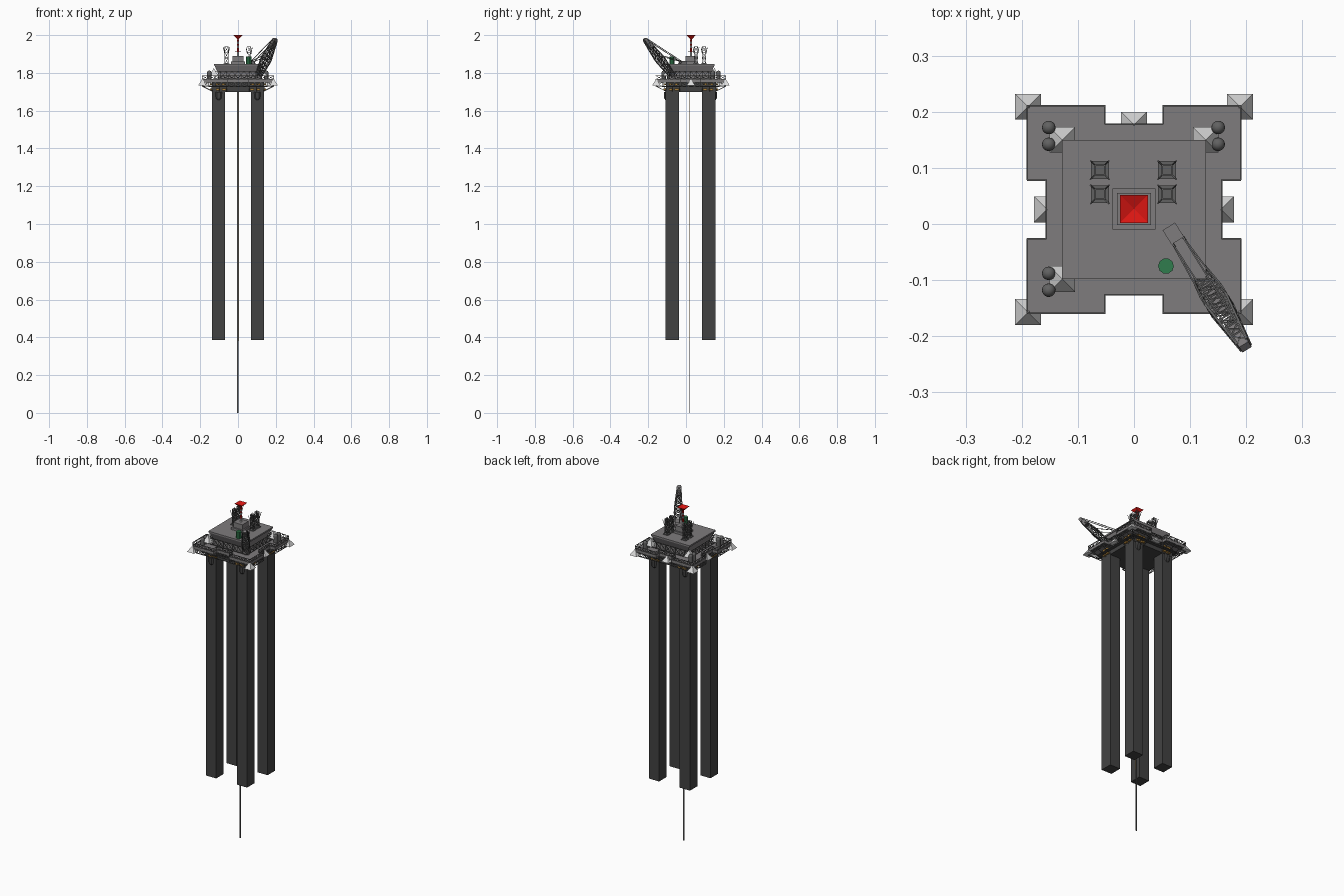
import bpy, bmesh, math
from mathutils import Vector, Matrix

if "Cube" in bpy.data.objects:
    bpy.data.objects.remove(bpy.data.objects["Cube"])

CY = 0.026  # platform centre in y


def mat(name, rgb):
    m = bpy.data.materials.new(name)
    m.diffuse_color = (*rgb, 1)
    m.use_nodes = True
    m.node_tree.nodes["Principled BSDF"].inputs["Base Color"].default_value = m.diffuse_color
    return m


DARK = mat("dark_steel", (0.055, 0.055, 0.055))
GREY = mat("deck_grey", (0.21, 0.20, 0.205))
FRAME = mat("frame_grey", (0.12, 0.12, 0.12))
WHITE = mat("pale_grey", (0.72, 0.72, 0.72))
RED = mat("red", (0.70, 0.008, 0.006))
GREEN = mat("green", (0.03, 0.20, 0.075))
OCHRE = mat("ochre", (0.42, 0.22, 0.04))


def finish(bm, name, material, smooth=False):
    bmesh.ops.recalc_face_normals(bm, faces=bm.faces)
    me = bpy.data.meshes.new(name)
    bm.to_mesh(me)
    bm.free()
    ob = bpy.data.objects.new(name, me)
    bpy.context.collection.objects.link(ob)
    me.materials.append(material)
    if smooth:
        bpy.context.view_layer.objects.active = ob
        ob.select_set(True)
        bpy.ops.object.shade_smooth_by_angle()
        ob.select_set(False)
    return ob


def box(bm, x0, x1, y0, y1, z0, z1):
    m = Matrix.Translation(((x0 + x1) / 2, (y0 + y1) / 2, (z0 + z1) / 2))
    m = m @ Matrix.Diagonal((x1 - x0, y1 - y0, z1 - z0, 1))
    bmesh.ops.create_cube(bm, size=1, matrix=m)


def frustum(bm, x, y, z0, z1, r0, r1, n):
    """Prism, cone or pyramid; n = 4 gives sides parallel to the axes."""
    k = math.sqrt(2) if n == 4 else 1
    m = Matrix.Translation((x, y, (z0 + z1) / 2)) @ Matrix.Rotation(math.pi / n, 4, 'Z')
    bmesh.ops.create_cone(bm, cap_ends=True, segments=n, radius1=r0 * k,
                          radius2=r1 * k, depth=z1 - z0, matrix=m)


def beam(bm, a, b, r=0.0013):
    a, b = Vector(a), Vector(b)
    d = b - a
    m = Matrix.Translation((a + b) / 2) @ d.to_track_quat('Z', 'Y').to_matrix().to_4x4()
    bmesh.ops.create_cube(bm, size=1, matrix=m @ Matrix.Diagonal((2 * r, 2 * r, d.length, 1)))


def truss(bm, a, b, z0, z1, step=0.032):
    """Flat lattice panel between two plan points."""
    a, b = Vector(a), Vector(b)
    n = max(1, round((b - a).length / step))
    for z in (z0, z1):
        beam(bm, (*a, z), (*b, z))
    for i in range(n + 1):
        p = a.lerp(b, i / n)
        beam(bm, (*p, z0), (*p, z1), 0.001)
        if i < n:
            q = a.lerp(b, (i + 1) / n)
            beam(bm, (*p, z0), (*q, z1), 0.001)
            beam(bm, (*q, z0), (*p, z1), 0.001)


def prism(bm, outline, z0, z1):
    f = bm.faces.new([bm.verts.new((x, y, z0)) for x, y in outline])
    g = bmesh.ops.extrude_face_region(bm, geom=[f])
    bmesh.ops.translate(bm, vec=(0, 0, z1 - z0),
                        verts=[v for v in g['geom'] if isinstance(v, bmesh.types.BMVert)])


corners = [(-1, -1), (1, -1), (1, 1), (-1, 1)]

# legs with fender pads on their front and back
legs, pads = bmesh.new(), bmesh.new()
for sx, sy in corners:
    x, y = sx * 0.1025, CY - 0.002 + sy * 0.097
    box(legs, x - 0.034, x + 0.034, y - 0.036, y + 0.036, 0.386, 1.71)
    frustum(pads, x, y + sy * 0.022, 1.665, 1.70, 0.022, 0.024, 8)
    frustum(pads, x, y + sy * 0.022, 1.655, 1.665, 0.014, 0.022, 8)
finish(legs, "legs", DARK)
finish(pads, "leg_pads", DARK)

# central drill pipes
bm = bmesh.new()
box(bm, -0.004, 0.003, 0.018, 0.022, 0, 1.71)
finish(bm, "drill_pipe", FRAME)
bm = bmesh.new()
box(bm, 0.003, 0.0045, 0.018, 0.022, 0.38, 1.71)
finish(bm, "riser_pipe", OCHRE)

# main deck with four notches
quarter = [(0.19, 0.052), (0.19, 0.185), (0.052, 0.185), (0.052, 0.152)]
start = [(0.156, 0.052)]
outline = []
for i in range(4):
    pts = start + quarter
    sx, sy = [(1, 1), (-1, 1), (-1, -1), (1, -1)][i]
    pts = pts if sx * sy > 0 else pts[::-1]
    outline += [(sx * x, CY + sy * y) for x, y in pts]
bm = bmesh.new()
prism(bm, outline, 1.75, 1.765)
finish(bm, "main_deck", GREY)

# hull under the deck, lower walkway and ochre machinery
bm = bmesh.new()
box(bm, -0.137, 0.137, CY - 0.133, CY + 0.133, 1.70, 1.75)
box(bm, -0.156, 0.156, CY - 0.152, CY + 0.152, 1.724, 1.729)
finish(bm, "lower_hull", DARK)
bm = bmesh.new()
for s in (-1, 1):
    for k in (-0.105, -0.075, 0.075, 0.105):
        for z in (1.708, 1.736):
            box(bm, k - 0.011, k + 0.011, CY + s * 0.137 - 0.007, CY + s * 0.137 + 0.007, z, z + 0.009)
            box(bm, s * 0.14 - 0.007, s * 0.14 + 0.007, CY + k - 0.011, CY + k + 0.011, z, z + 0.009)
finish(bm, "under_deck_machinery", OCHRE)

# deck railings and lattice under the deck
bm = bmesh.new()
n = len(outline)
for i in range(n):
    truss(bm, outline[i], outline[(i + 1) % n], 1.766, 1.785)
    truss(bm, outline[i], outline[(i + 1) % n], 1.729, 1.75)
for sx, sy in corners:
    for t in (0.06, 0.1, 0.14, 0.185):
        beam(bm, (sx * 0.137, CY + sy * min(t, 0.133), 1.703), (sx * 0.19, CY + sy * t, 1.73))
        beam(bm, (sx * min(t, 0.137), CY + sy * 0.133, 1.703), (sx * t, CY + sy * 0.185, 1.73))
finish(bm, "railings_and_lattice", FRAME)

# upper house flaring to its flat roof, surrounded by lattice
bm = bmesh.new()
frustum(bm, 0, CY, 1.765, 1.80, 0.105, 0.105, 4)
frustum(bm, 0, CY, 1.80, 1.838, 0.107, 0.124, 4)
box(bm, -0.128, 0.128, CY - 0.124, CY + 0.124, 1.838, 1.847)
finish(bm, "upper_house", GREY)
bm = bmesh.new()
ring = [(sx * 0.126, CY + sy * 0.122) for sx, sy in corners]
for i in range(4):
    truss(bm, ring[i], ring[(i + 1) % 4], 1.772, 1.808)
finish(bm, "house_lattice", FRAME)

# pale pyramid hoods at corners and notches
bm = bmesh.new()
for sx, sy in corners:
    frustum(bm, sx * 0.189, CY + sy * 0.183, 1.732, 1.768, 0.023, 0.0005, 4)
    if (sx, sy) != (1, -1):
        frustum(bm, sx * 0.128, CY + sy * 0.124, 1.785, 1.825, 0.023, 0.0005, 4)
for x, y in [(-0.155, CY), (0.155, CY), (0, CY + 0.151)]:
    frustum(bm, x, y, 1.732, 1.766, 0.023, 0.0005, 4)
finish(bm, "hoods", WHITE)

# domed storage tanks in pairs
bm = bmesh.new()
for x, y in [(-0.152, 0.157), (0.15, 0.157), (-0.152, -0.103)]:
    for d in (-0.015, 0.015):
        frustum(bm, x, y + d, 1.765, 1.80, 0.012, 0.012, 16)
        bmesh.ops.create_uvsphere(bm, u_segments=16, v_segments=8, radius=0.012,
                                  matrix=Matrix.Translation((x, y + d, 1.80)))
finish(bm, "storage_tanks", FRAME, True)

# rooftop cabin and green tank
bm = bmesh.new()
box(bm, -0.038, 0.038, CY - 0.036, CY + 0.037, 1.847, 1.86)
box(bm, -0.03, 0.03, CY - 0.028, CY + 0.029, 1.86, 1.89)
finish(bm, "roof_cabin", GREY)
bm = bmesh.new()
frustum(bm, 0.057, -0.075, 1.847, 1.887, 0.014, 0.014, 10)
finish(bm, "green_tank", GREEN)

# lattice aerial towers with cross arms
bm = bmesh.new()
for x in (-0.061, 0.059):
    for y in (0.053, 0.096):
        box(bm, x - 0.016, x + 0.016, y - 0.016, y + 0.016, 1.847, 1.851)
        sq = [(x + sx * 0.009, y + sy * 0.009) for sx, sy in corners]
        for i in range(4):
            for z in (1.85, 1.88, 1.91):
                truss(bm, sq[i], sq[(i + 1) % 4], z, z + 0.028)
            beam(bm, (*sq[i], 1.90), (x + (sq[i][0] - x) * 1.8, y + (sq[i][1] - y) * 1.8, 1.935))
finish(bm, "aerial_towers", FRAME)

# banded centre mast with a dished square top
for name, m, bands in (("mast_pale_bands", WHITE, (1.89, 1.932, 1.953)),
                       ("mast_red_bands", RED, (1.911, 1.942, 1.964))):
    bm = bmesh.new()
    for z in bands:
        h = 0.021 if z < 1.93 else 0.012
        frustum(bm, 0, CY + 0.001, z, z + h, 0.0055, 0.0055, 8)
    finish(bm, name, m)
bm = bmesh.new()
low = bm.verts.new((0, CY + 0.001, 1.974))
dip = bm.verts.new((0, CY + 0.001, 1.99))
rim = [bm.verts.new((sx * 0.025, CY + 0.001 + sy * 0.025, 2.0)) for sx, sy in corners]
for i in range(4):
    for v in (low, dip):
        bm.faces.new((rim[i], rim[(i + 1) % 4], v))
finish(bm, "mast_top", RED)
bm = bmesh.new()
for z, r in ((1.915, 0.016), (1.945, 0.011)):
    beam(bm, (-r, CY, z), (r, CY, z))
    beam(bm, (0, CY - r, z), (0, CY + r, z))
finish(bm, "mast_arms", FRAME)

# crane: tapered lattice boom, solid head, winch house and stay cables
foot, head = Vector((0.108, -0.073, 1.785)), Vector((0.196, -0.215, 1.975))
axis = (head - foot).normalized()
side = axis.cross(Vector((0, 0, 1))).normalized()
up = side.cross(axis)


def section(t):
    w = 0.012 + 0.01 * t / 0.45 if t < 0.45 else 0.022 - 0.012 * (t - 0.45) / 0.55
    c = foot.lerp(head, t)
    return [c + side * (sx * w) + up * (sy * w * 0.8) for sx, sy in corners]


bm = bmesh.new()
N = 10
for i in range(N):
    a, b = section(i / N), section((i + 1) / N)
    for j in range(4):
        k = (j + 1) % 4
        beam(bm, a[j], b[j], 0.0022)
        beam(bm, a[j], a[k], 0.0013)
        beam(bm, a[j], b[k], 0.0013)
        beam(bm, a[k], b[j], 0.0013)
finish(bm, "crane_boom", FRAME)
bm = bmesh.new()
rings = [[bm.verts.new(p) for p in section(t)] for t in (0.8, 1.03)]
for r in rings:
    bm.faces.new(r)
for j in range(4):
    k = (j + 1) % 4
    bm.faces.new((rings[0][j], rings[0][k], rings[1][k], rings[1][j]))
finish(bm, "crane_head", GREY)
bm = bmesh.new()
house = Matrix.Translation((0.07, -0.017, 1.855)) @ Matrix.Rotation(math.radians(32), 4, 'Z')
bmesh.ops.create_cube(bm, size=1, matrix=house @ Matrix.Diagonal((0.026, 0.03, 0.018, 1)))
frustum(bm, 0.108, -0.073, 1.765, 1.80, 0.018, 0.014, 12)
finish(bm, "crane_winch_and_base", GREY)
bm = bmesh.new()
for s in (-1, 1):
    p = Vector((0.076, -0.026, 1.86)) + side * s * 0.011
    q = foot.lerp(head, 0.5) + side * s * 0.02 + up * 0.017
    beam(bm, p, q, 0.0014)
    beam(bm, p, head + side * s * 0.009 + up * 0.008, 0.0014)
    beam(bm, p, foot + side * s * 0.012, 0.002)
finish(bm, "crane_stays", FRAME)
